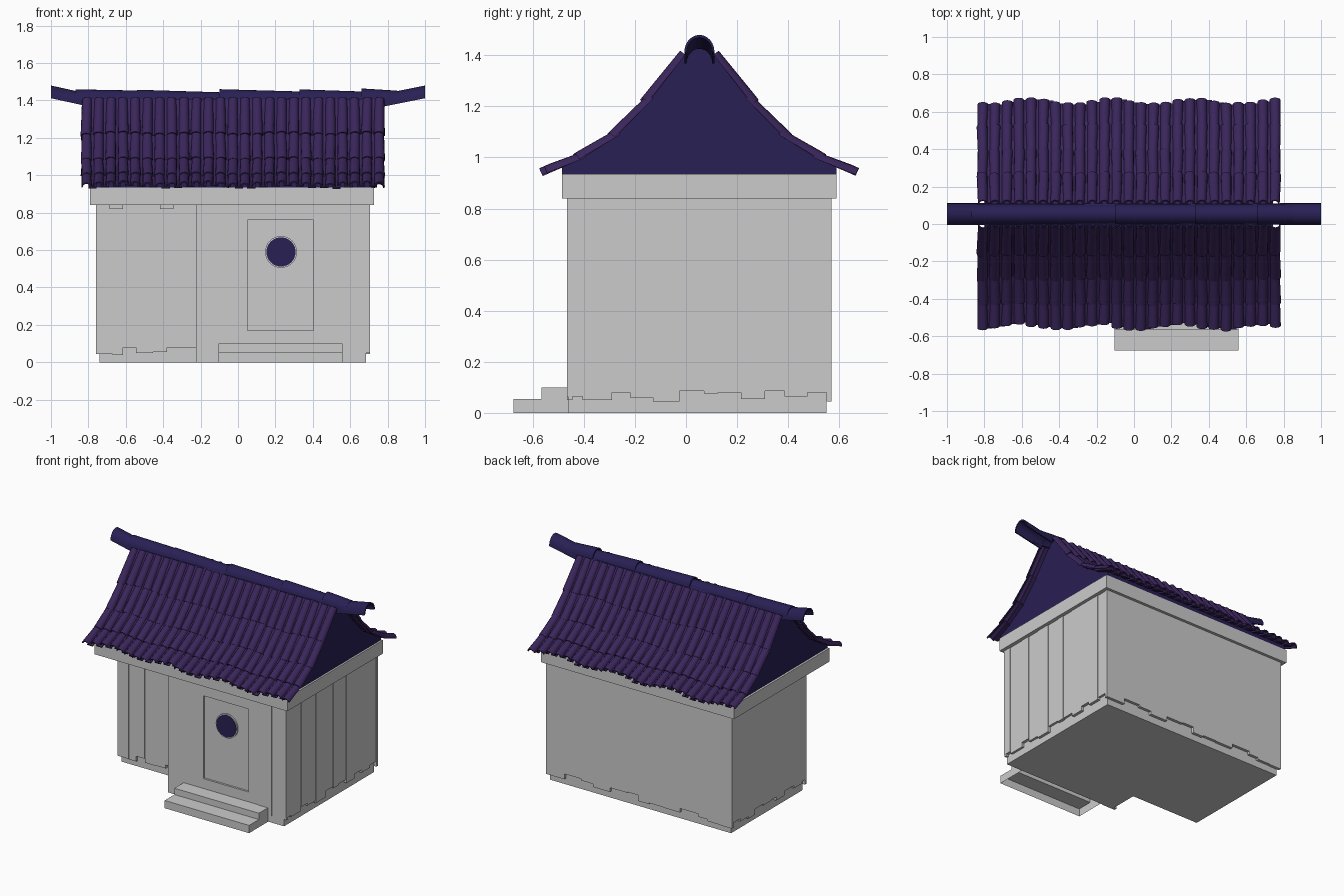
import bpy, bmesh, math, random
from mathutils import Vector

if "Cube" in bpy.data.objects:
    bpy.data.objects.remove(bpy.data.objects["Cube"])
random.seed(4)
CY = 0.0525  # ridge line in y
XR = 0.705   # right wall face
YP = -0.272  # recessed porch wall face


def material(name, rgb):
    m = bpy.data.materials.new(name)
    m.diffuse_color = (*rgb, 1)
    m.use_nodes = True
    m.node_tree.nodes["Principled BSDF"].inputs["Base Color"].default_value = m.diffuse_color
    return m


TILE = material("tile_purple", (0.042, 0.019, 0.105))
DARK = material("ridge_indigo", (0.022, 0.014, 0.088))


def finish(name, bm, mat=None, angle=None):
    bmesh.ops.recalc_face_normals(bm, faces=bm.faces)
    me = bpy.data.meshes.new(name)
    bm.to_mesh(me)
    bm.free()
    ob = bpy.data.objects.new(name, me)
    bpy.context.collection.objects.link(ob)
    if mat:
        me.materials.append(mat)
    if angle:
        bpy.ops.object.select_all(action='DESELECT')
        ob.select_set(True)
        bpy.context.view_layer.objects.active = ob
        bpy.ops.object.shade_smooth_by_angle(angle=math.radians(angle))
    return ob


def loft(bm, ring_a, ring_b):
    """Closed solid between two matching outlines."""
    a = [bm.verts.new(p) for p in ring_a]
    b = [bm.verts.new(p) for p in ring_b]
    n = len(a)
    for i in range(n):
        j = (i + 1) % n
        bm.faces.new((a[i], a[j], b[j], b[i]))
    bm.faces.new(a[::-1])
    bm.faces.new(b)


def prism(bm, plan, z0, z1):
    loft(bm, [(x, y, z0) for x, y in plan], [(x, y, z1) for x, y in plan])


def box(bm, x0, x1, y0, y1, z0, z1):
    prism(bm, [(x0, y0), (x1, y0), (x1, y1), (x0, y1)], z0, z1)


def l_plan(o, yf):
    """House outline with recessed left front corner, inset by o."""
    return [(-0.76 + o, YP + o), (-0.225 + o, YP + o), (-0.225 + o, yf),
            (XR - o, yf), (XR - o, 0.57 - o), (-0.76 + o, 0.57 - o)]


# Foundation and wall core
bm = bmesh.new()
prism(bm, l_plan(0.02, -0.46), 0, 0.12)
finish("foundation", bm)
bm = bmesh.new()
prism(bm, l_plan(0.018, -0.447), 0.1, 0.84)
finish("wall_core", bm)

# Wall planks with ragged lower ends, alternately set back a little
T = 0.02
porch_cuts = [-0.76, -0.67, -0.615, -0.545, -0.455, -0.38, -0.215]
porch_low = [0.045, 0.04, 0.08, 0.05, 0.055, 0.08]
side_cuts = [-0.465, -0.405, -0.29, -0.22, -0.13, -0.025, 0.07, 0.125, 0.215, 0.31, 0.385, 0.475, 0.57]
side_low = [0.065, 0.05, 0.08, 0.06, 0.045, 0.085, 0.075, 0.08, 0.055, 0.085, 0.065, 0.08]
side_back = [0, 0.004, 0, 0.004, 0, 0.004, 0, 0.004, 0, 0, 0, 0.004]

bm = bmesh.new()
for i, (a, b, z) in enumerate(zip(porch_cuts, porch_cuts[1:], porch_low)):
    box(bm, a, b, YP + (i % 2) * 0.005 * (i < 5), YP + T, z, 0.84)
finish("porch_wall_planks", bm)

bm = bmesh.new()
for a, b, z, s in zip(side_cuts, side_cuts[1:], side_low, side_back):
    box(bm, XR - T, XR - s, a, b, z, 0.84)
finish("right_wall_planks", bm)

bm = bmesh.new()
for a, b, z in zip(side_cuts[2:], side_cuts[3:], side_low[::-1]):
    if b > YP:
        box(bm, -0.76, -0.76 + T, max(a, YP), b, z, 0.84)
box(bm, -0.225, -0.225 + T, -0.465, YP + T, 0.03, 0.84)
finish("left_wall_planks", bm)

bm = bmesh.new()
x = -0.76
while x < XR:
    nx = x + random.uniform(0.07, 0.15)
    if nx > 0.64:
        nx = XR
    box(bm, x, nx, 0.57 - T, 0.57, random.uniform(0.04, 0.09), 0.84)
    x = nx
finish("back_wall_planks", bm)

# Front wall around the sunken door
bm = bmesh.new()
for a, b, z0, z1, s in [(-0.225, -0.125, 0, 0.84, 0), (-0.125, 0.05, 0.05, 0.84, 0.004),
                        (0.405, 0.485, 0.05, 0.84, 0.004), (0.485, 0.59, 0.05, 0.84, 0),
                        (0.59, XR, 0.05, 0.84, 0.003), (0.05, 0.405, 0.05, 0.17, 0.004),
                        (0.05, 0.405, 0.76, 0.84, 0.004)]:
    box(bm, a, b, -0.465 + s, -0.465 + T, z0, z1)
finish("front_wall_planks", bm)


def disc_ring(r):
    return [(0.23 + r * math.cos(t * math.tau / 32), 0.59 + r * math.sin(t * math.tau / 32)) for t in range(32)]


# Round door window with rim
for name, r, y, mat in [("window_rim", 0.085, -0.458, None), ("window_glass", 0.078, -0.461, DARK)]:
    bm = bmesh.new()
    loft(bm, [(x, y, z) for x, z in disc_ring(r)], [(x, -0.44, z) for x, z in disc_ring(r)])
    finish(name, bm, mat)

# Entrance steps: folded treads with cheeks, hollow below
prof = [(-0.675, 0), (-0.675, 0.055), (-0.565, 0.055), (-0.565, 0.1), (-0.46, 0.1), (-0.46, 0)]
bm = bmesh.new()
rows = [[bm.verts.new((x, y, z)) for y, z in prof] for x in (-0.105, 0.56)]
for i in range(4):
    bm.faces.new((rows[0][i], rows[0][i + 1], rows[1][i + 1], rows[1][i]))
for r in rows:
    bm.faces.new(r)
finish("entrance_steps", bm)

# Eaves band and the two small beams above the porch
bm = bmesh.new()
box(bm, -0.79, 0.728, -0.485, 0.59, 0.84, 0.935)
finish("eaves_band", bm)
bm = bmesh.new()
for xc in (-0.65, -0.38):
    box(bm, xc - 0.036, xc + 0.036, YP - 0.03, YP + 0.01, 0.82, 0.842)
finish("porch_beams", bm)

# Gable body under the tiles: (distance from ridge, z)
slope = [(0.592, 0.936), (0.455, 0.998), (0.32, 1.086), (0.19, 1.225), (0.063, 1.396)]
half = [(0.537, 0.93), (0.537, 0.963)] + [(d, z + 0.005) for d, z in slope[1:]] + [(0.02, 1.43)]
outline = [(CY + d, z) for d, z in half] + [(CY - d, z) for d, z in half[::-1]]
bm = bmesh.new()
loft(bm, [(-0.775, y, z) for y, z in outline], [(0.715, y, z) for y, z in outline])
finish("gable_body", bm, DARK)


def arc(r, thick, n, squash=1.0):
    """Half-pipe cross-section as (across, up) points."""
    outer = [(r * math.cos(i * math.pi / n), squash * r * math.sin(i * math.pi / n)) for i in range(n + 1)]
    k = (r - thick) / r
    return outer + [(u * k, v * k) for u, v in outer[::-1]]


# Barrel roof tiles in four overlapping rows on both slopes
N = 24
pitch = 1.565 / N
barrel = arc(0.029, 0.007, 6)
pan = [(-0.022, -0.001), (0.022, -0.001), (0.022, 0.006), (-0.022, 0.006)]
for side, label in ((-1, "front"), (1, "back")):
    bm = bmesh.new()
    for row in range(4):
        lo, hi = Vector(slope[row]), Vector(slope[row + 1])
        along = (hi - lo).normalized()
        norm = Vector((-along.y, along.x))
        if norm.y < 0:
            norm = -norm
        for i in range(N + 1):
            shift = 0.016 * math.sin(i * math.tau / 6.7 + side) + random.uniform(-0.006, 0.006)
            skew = random.uniform(-0.003, 0.003)
            xc = -0.81 + i * pitch

            def ring(p, prof, lift, dx):
                out = []
                for u, v in prof:
                    q = p + norm * (v + lift)
                    out.append((xc + u + dx, CY + side * q.x, q.y))
                return out

            start = lo - along * (0.004 if row == 0 else 0.018) + along * shift * (1 if row == 0 else 0.4)
            end = hi + along * 0.01
            loft(bm, ring(start, barrel, 0.005, skew),
                 ring(end, [(u * 0.9, v * 0.9) for u, v in barrel], -0.003, -skew))
            if i < N:
                xc += pitch / 2
                loft(bm, ring(start, pan, 0.002, 0), ring(end, pan, -0.001, 0))
    finish(label + "_roof_tiles", bm, TILE, 40)

# Ridge caps with upturned ends: x0, z0, x1, z1, radius
caps = [(-1.0, 1.412, -0.80, 1.368, 0.059), (-0.87, 1.395, -0.50, 1.388, 0.056),
        (-0.54, 1.394, -0.08, 1.380, 0.055), (-0.10, 1.397, 0.36, 1.384, 0.055),
        (0.33, 1.396, 0.68, 1.384, 0.055), (0.66, 1.400, 0.85, 1.388, 0.056),
        (0.78, 1.368, 1.0, 1.412, 0.059)]
bm = bmesh.new()
for x0, z0, x1, z1, r in caps:
    prof = arc(r, 0.009, 12, 1.15)
    rings = [[(x, CY + u, z + v) for u, v in prof] for x, z in ((x0, z0), (x1, z1))]
    loft(bm, *rings)
finish("ridge_caps", bm, DARK, 40)
